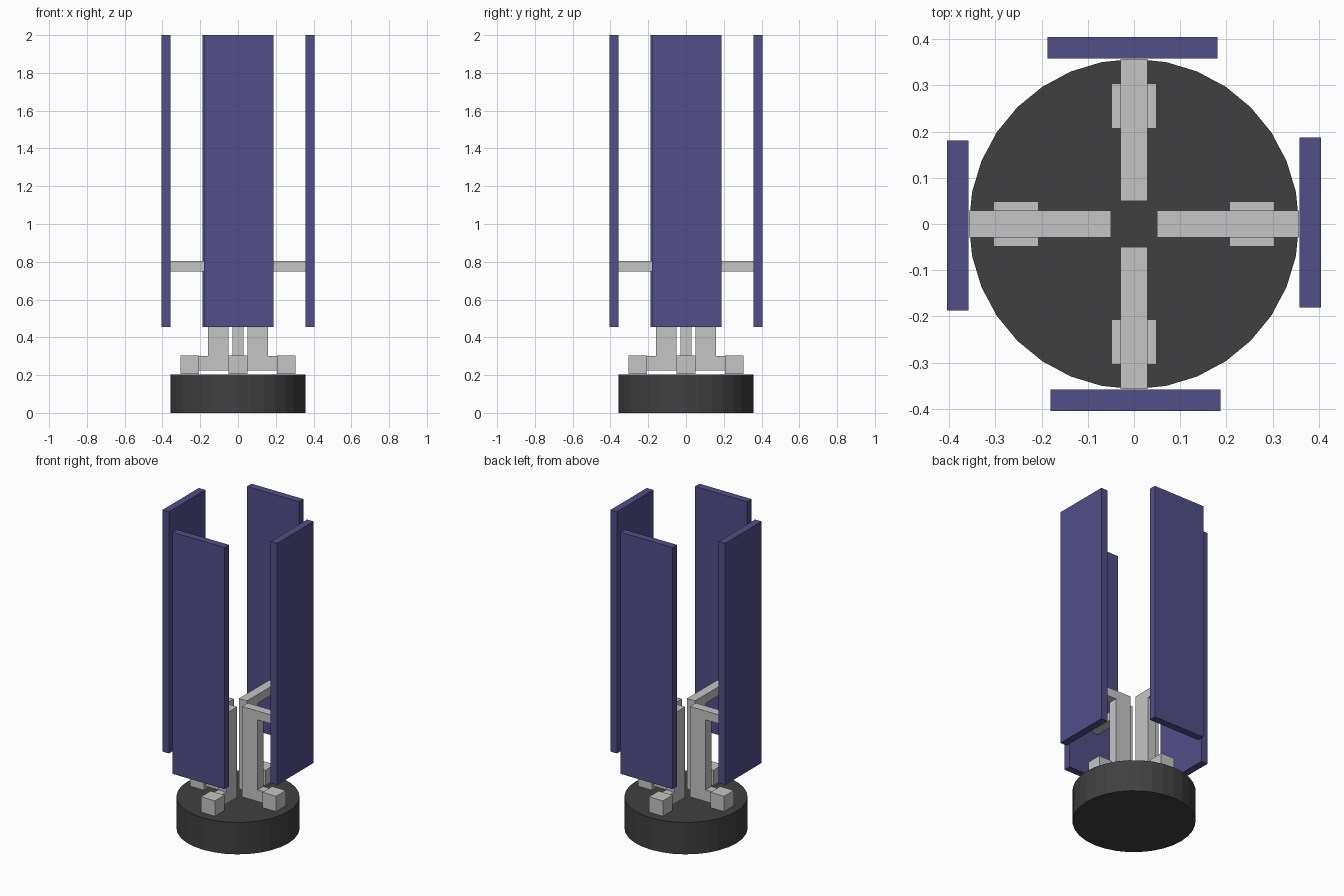
import bpy, bmesh
from math import pi
from mathutils import Matrix

cube = bpy.data.objects.get("Cube")
if cube:
    bpy.data.objects.remove(cube, do_unlink=True)


def material(name, color):
    m = bpy.data.materials.new(name)
    m.use_nodes = True
    m.diffuse_color = (*color, 1)
    m.node_tree.nodes["Principled BSDF"].inputs["Base Color"].default_value = (*color, 1)
    return m


purple = material("muted purple", (0.085, 0.076, 0.25))
grey = material("light grey", (0.56, 0.56, 0.56))
dark = material("dark grey", (0.051, 0.051, 0.051))


def finish(name, bm, mat, turn=0):
    """Turn the part about the centre and link it as an object."""
    bmesh.ops.rotate(bm, verts=bm.verts, matrix=Matrix.Rotation(turn * pi / 2, 3, 'Z'))
    bmesh.ops.recalc_face_normals(bm, faces=bm.faces)
    mesh = bpy.data.meshes.new(name)
    bm.to_mesh(mesh)
    bm.free()
    mesh.materials.append(mat)
    bpy.context.collection.objects.link(bpy.data.objects.new(name, mesh))


def box(name, low, high, mat, turn):
    bm = bmesh.new()
    bmesh.ops.create_cube(bm, size=1)
    for v in bm.verts:
        v.co = [a if c < 0 else b for a, b, c in zip(low, high, v.co)]
    finish(name, bm, mat, turn)


def extrusion(name, profile, width, mat, turn):
    """Extrude an outline in the radial plane across its width."""
    bm = bmesh.new()
    face = bm.faces.new([bm.verts.new((x, -width / 2, z)) for x, z in profile])
    side = bmesh.ops.extrude_face_region(bm, geom=[face])["geom"]
    moved = [g for g in side if isinstance(g, bmesh.types.BMVert)]
    bmesh.ops.translate(bm, verts=moved, vec=(0, width, 0))
    finish(name, bm, mat, turn)


# Round base
bm = bmesh.new()
bmesh.ops.create_cone(bm, cap_ends=True, segments=32, radius1=0.357, radius2=0.357,
                      depth=0.204, matrix=Matrix.Translation((0, 0, 0.102)))
finish("base", bm, dark)

# Bracket outline: foot, post and upper arm
bracket = [(0.05, 0.225), (0.22, 0.225), (0.22, 0.3), (0.16, 0.3),
           (0.16, 0.748), (0.357, 0.748), (0.357, 0.804), (0.05, 0.804)]

# Four bracket and panel sets around the centre
for turn, side in enumerate(("left", "back", "right", "front")):
    extrusion(side + "_bracket", bracket, 0.058, grey, turn)
    box(side + "_foot_block", (0.207, -0.049, 0.207), (0.304, 0.049, 0.305), grey, turn)
    box(side + "_panel", (0.358, -0.181, 0.455), (0.404, 0.187, 2.0), purple, turn)
